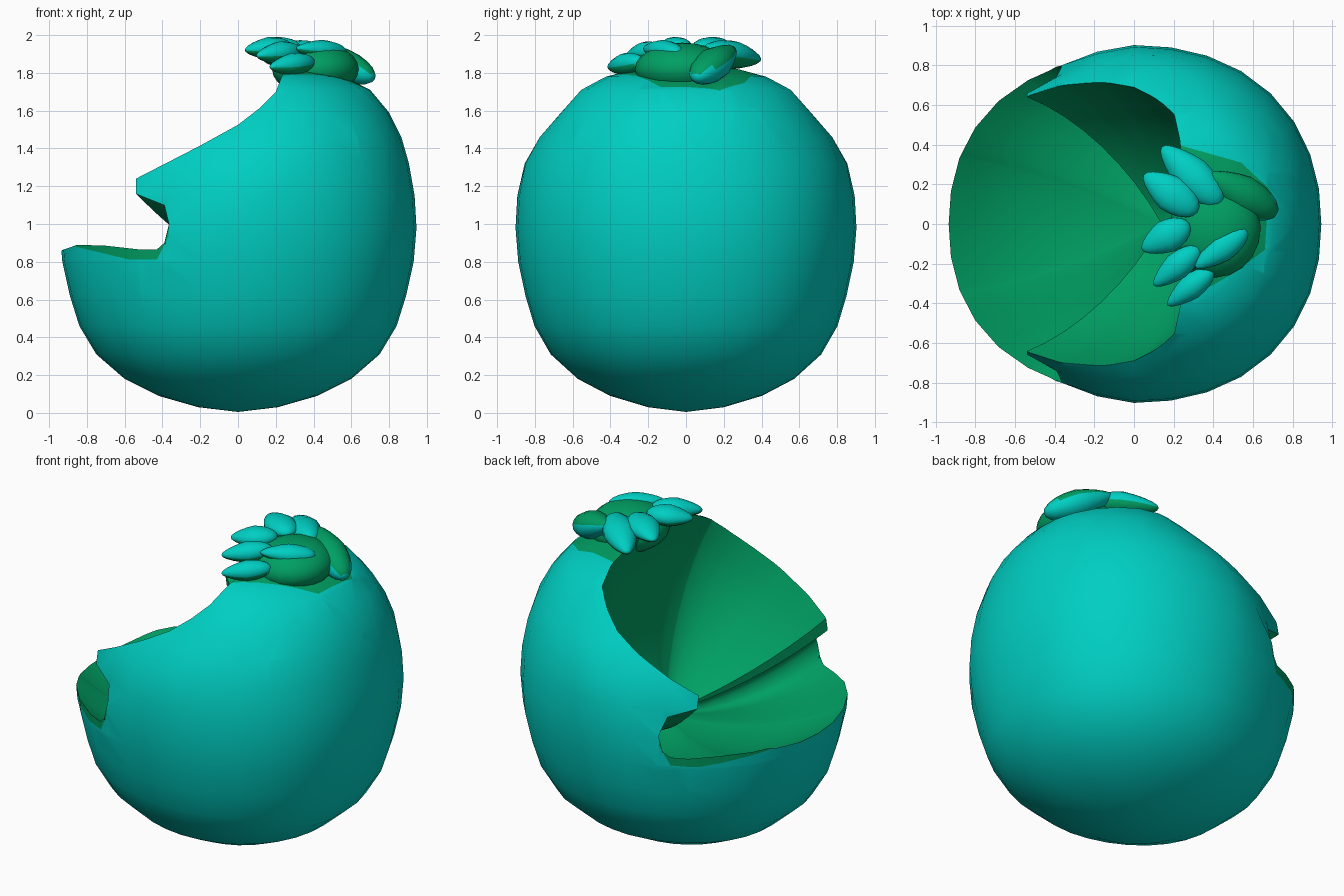
import bpy, bmesh, math
from mathutils import Vector, Matrix

if "Cube" in bpy.data.objects:
    bpy.data.objects.remove(bpy.data.objects["Cube"])


def material(name, rgb):
    m = bpy.data.materials.new(name)
    m.diffuse_color = (*rgb, 1)
    m.use_nodes = True
    m.node_tree.nodes["Principled BSDF"].inputs["Base Color"].default_value = m.diffuse_color
    return m


TEAL = material("teal", (0.0, 0.62, 0.54))
GREEN = material("green", (0.0, 0.35, 0.125))


def add_object(name, bm):
    me = bpy.data.meshes.new(name)
    bm.to_mesh(me)
    bm.free()
    ob = bpy.data.objects.new(name, me)
    bpy.context.collection.objects.link(ob)
    me.materials.append(TEAL)
    me.materials.append(GREEN)
    return ob


def activate(ob):
    bpy.ops.object.select_all(action='DESELECT')
    ob.select_set(True)
    bpy.context.view_layer.objects.active = ob


def smooth(ob):
    activate(ob)
    bpy.ops.object.shade_smooth_by_angle(angle=math.radians(40))


def clamp(t):
    return max(0, min(1, t))


# Shell: a rounded body with slightly squared sections, (radius, height)
PROFILE = [(.21, .03), (.42, .09), (.60, .18), (.75, .31), (.84, .46), (.89, .62),
           (.93, .80), (.945, .98), (.935, 1.15), (.905, 1.32), (.865, 1.46),
           (.80, 1.59), (.70, 1.71), (.56, 1.78), (.38, 1.825), (.19, 1.85)]
SEGMENTS = 32
bm = bmesh.new()
rings = []
for r, z in PROFILE:
    ring = []
    for i in range(SEGMENTS):
        a = 2 * math.pi * i / SEGMENTS
        c, s = math.cos(a), math.sin(a)
        k = r * (abs(c) ** 2.2 + abs(s) ** 2.2) ** (-1 / 2.2)
        x, y = k * c, k * s * .955
        y *= (1 - .05 * clamp(-x / .4)) * (1 - .07 * clamp((z - 1.3) / .3))
        ring.append(bm.verts.new((x, y, z)))
    rings.append(ring)
bottom, top = bm.verts.new((0, 0, .005)), bm.verts.new((0, 0, 1.855))
for i in range(SEGMENTS):
    j = (i + 1) % SEGMENTS
    for lo, hi in zip(rings, rings[1:]):
        bm.faces.new((lo[i], lo[j], hi[j], hi[i]))
    bm.faces.new((bottom, rings[0][j], rings[0][i]))
    bm.faces.new((top, rings[-1][i], rings[-1][j]))
bmesh.ops.recalc_face_normals(bm, faces=bm.faces)
shell = add_object("shell", bm)

# Opening cutter: side outline with a pointed notch, extruded across the body
OPENING = [(.24, 2.2), (.235, 1.79), (.20, 1.70), (.11, 1.61), (0, 1.525), (-.2, 1.415),
           (-.54, 1.24), (-.54, 1.16), (-.39, 1.10), (-.365, 1.0), (-.39, .90),
           (-.43, .865), (-.52, .865), (-.70, .885), (-.85, .89), (-.95, .855),
           (-1.3, .84), (-1.3, 2.2)]
bm = bmesh.new()
face = bm.faces.new([bm.verts.new((x, -1.3, z)) for x, z in OPENING])
ext = bmesh.ops.extrude_face_region(bm, geom=[face])
bmesh.ops.translate(bm, vec=(0, 2.6, 0),
                    verts=[g for g in ext["geom"] if isinstance(g, bmesh.types.BMVert)])
bmesh.ops.recalc_face_normals(bm, faces=bm.faces)
for f in bm.faces:
    f.material_index = 1
cutter = add_object("opening_cutter", bm)
cutter.hide_render = True

activate(shell)
cut = shell.modifiers.new("opening", 'BOOLEAN')
cut.operation = 'DIFFERENCE'
cut.solver = 'EXACT'
cut.object = cutter
bpy.ops.object.modifier_apply(modifier="opening")
bpy.data.objects.remove(cutter)


# Green patches: cut the skin along the sides of a convex region
def paint_region(bm, sides, near):
    planes = [(Vector(p), Vector(n)) for p, n in sides]
    for p, n in planes:
        faces = [f for f in bm.faces if near(f.calc_center_median())]
        edges = {e for f in faces for e in f.edges}
        verts = {v for f in faces for v in f.verts}
        bmesh.ops.bisect_plane(bm, geom=list(verts) + list(edges) + faces,
                               plane_co=p, plane_no=n, dist=1e-5)
    for f in bm.faces:
        c = f.calc_center_median()
        if near(c) and all((c - p).dot(n) > 0 for p, n in planes):
            f.material_index = 1


bm = bmesh.new()
bm.from_mesh(shell.data)
# drop the flat cut faces, leaving an open skin
bmesh.ops.delete(bm, geom=[f for f in bm.faces if f.material_index == 1], context='FACES')
bmesh.ops.remove_doubles(bm, verts=bm.verts, dist=.004)
# curl the upper rim inwards
rim = [v.co.copy() for v in bm.verts if v.is_boundary and v.co.z > .95]
for v in bm.verts:
    near_rim = min((v.co - p).length for p in rim)
    v.co.y *= 1 - .085 * clamp(1 - near_rim / .25) ** 1.5 * clamp((v.co.z - .95) / .2)
# lower lip at both sides of the opening
paint_region(bm, [((-.88, 0, .885), (.24, 0, 1)), ((-.5, 0, .812), (0, 0, 1)),
                  ((-.43, 0, .81), (-1, 0, .5))],
             lambda c: c.x < -.3 and .6 < c.z < .95)
# ground under the crest
OUTLINE = [(.15, .42), (.54, .31), (.68, .18), (.66, -.13), (.5, -.25), (.2, -.42)]
sides = []
for (x0, y0), (x1, y1) in zip(OUTLINE, OUTLINE[1:]):
    sides.append(((x0, y0, 0), (y1 - y0, -(x1 - x0), 0)))
paint_region(bm, sides, lambda c: c.z > 1.5 and c.x > 0)

# Hollow: a shallow dish lofted from the rim of the opening to its deepest point
start = next(e for e in bm.edges if e.is_boundary)
loop = [start.verts[0], start.verts[1]]
edge = start
while True:
    edge = next((e for e in loop[-1].link_edges if e.is_boundary and e != edge), None)
    if edge is None:
        break
    nxt = edge.other_vert(loop[-1])
    if nxt == loop[0]:
        break
    loop.append(nxt)
MID, DEEP = Vector((-.35, 0, 1.32)), Vector((.14, 0, .70))
edge_points = [v.co.copy() for v in loop]
prev, count, RINGS = loop, len(loop), 8
new_faces = []
for k in range(1, RINGS):
    t = k / RINGS
    a = t * math.pi / 2
    ring = []
    for p in edge_points:
        round_pt = MID + (p - MID) * math.cos(a) + (DEEP - MID) * math.sin(a)
        cone_pt = p.lerp(DEEP, t)
        ring.append(bm.verts.new(round_pt.lerp(cone_pt, .45)))
    for i in range(count):
        j = (i + 1) % count
        new_faces.append(bm.faces.new((prev[i], prev[j], ring[j], ring[i])))
    prev = ring
deep = bm.verts.new(DEEP)
for i in range(count):
    new_faces.append(bm.faces.new((prev[i], prev[(i + 1) % count], deep)))
for f in new_faces:
    f.material_index = 1
bmesh.ops.recalc_face_normals(bm, faces=bm.faces)
bm.to_mesh(shell.data)
bm.free()
smooth(shell)

# Crest mound
bm = bmesh.new()
bmesh.ops.create_uvsphere(bm, u_segments=20, v_segments=12, radius=1,
                          matrix=Matrix.Translation((.41, -.02, 1.82))
                          @ Matrix.Diagonal((.23, .25, .14, 1)))
for f in bm.faces:
    f.material_index = 1
smooth(add_object("crest_mound", bm))


# Crest leaves: tapered pods with a green underside
def leaf(name, tip, base, width, thick):
    tip, base = Vector(tip), Vector(base)
    axis = (base - tip).normalized()
    side = Vector((0, 0, 1)).cross(axis).normalized()
    up = axis.cross(side)
    half = (base - tip).length / 2
    mid = (tip + base) / 2
    bm = bmesh.new()
    bmesh.ops.create_uvsphere(bm, u_segments=14, v_segments=10, radius=1)
    for v in bm.verts:
        x, y, z = v.co.z, v.co.x, v.co.y
        taper = 1 if x > 0 else 1 + .35 * x
        v.co = mid + axis * x * half + side * y * width / 2 * taper + up * z * thick / 2 * taper
    bmesh.ops.recalc_face_normals(bm, faces=bm.faces)
    for f in bm.faces:
        f.material_index = int(f.normal.z < -.35)
    smooth(add_object(name, bm))


LEAVES = [((.14, .39, 1.87), (.44, .10, 1.92), .20, .15),
          ((.05, .25, 1.92), (.32, .06, 1.94), .19, .12),
          ((.37, .25, 1.93), (.72, .05, 1.77), .20, .17),
          ((.04, -.13, 1.92), (.28, 0, 1.94), .17, .12),
          ((.10, -.31, 1.89), (.33, -.12, 1.92), .14, .12),
          ((.17, -.41, 1.83), (.40, -.23, 1.86), .13, .12),
          ((.31, -.22, 1.93), (.57, -.03, 1.91), .14, .11)]
for i, args in enumerate(LEAVES):
    leaf(f"crest_leaf_{i + 1}", *args)
